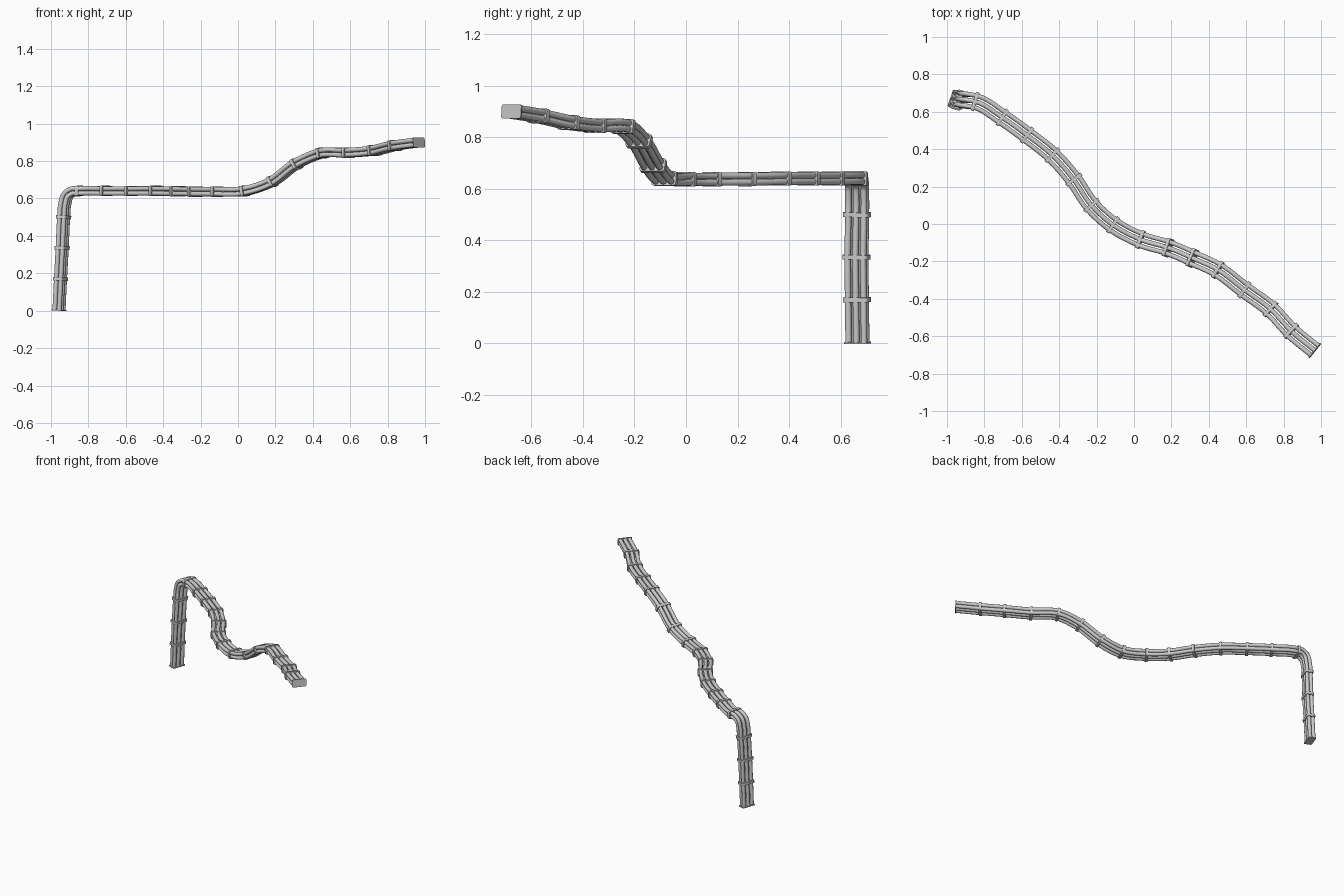
import bpy, bmesh, math
from mathutils import Vector, Matrix

if "Cube" in bpy.data.objects:
    bpy.data.objects.remove(bpy.data.objects["Cube"])

# Centre line of the bundle: x, y, z, has_clamp
PATH = [
    (-.957, .665, .003, 0), (-.949, .663, .17, 1), (-.940, .661, .335, 1),
    (-.932, .664, .50, 1), (-.926, .664, .57, 0), (-.911, .663, .617, 0),
    (-.878, .660, .639, 0), (-.850, .655, .640, 1), (-.705, .570, .640, 1),
    (-.572, .475, .640, 1), (-.437, .368, .640, 1), (-.322, .237, .638, 1),
    (-.228, .100, .637, 1), (-.112, -.005, .637, 1), (.035, -.083, .640, 1),
    (.182, -.127, .690, 1), (.312, -.182, .785, 1), (.448, -.245, .842, 1),
    (.590, -.352, .845, 1), (.730, -.455, .857, 1), (.840, -.572, .883, 1),
    (.966, -.676, .900, 0)]
TUBE_R, GAP_W, GAP_H, SIDES, STEPS = .0125, .032, .0255, 12, 6

pts = [Vector(p[:3]) for p in PATH]


def spline(i, t):
    """Catmull-Rom point between path points i and i+1, distance-weighted."""
    b, c = pts[i], pts[i + 1]
    a = pts[i - 1] if i else b * 2 - c
    d = pts[i + 2] if i + 2 < len(pts) else c * 2 - b
    h = (c - b).length
    ha, hd = (b - a).length, (d - c).length
    m0 = ((b - a) / ha * h + (c - b) / h * ha) / (h + ha) * h
    m1 = ((c - b) / h * hd + (d - c) / hd * h) / (h + hd) * h
    return (b * (2*t**3 - 3*t*t + 1) + m0 * (t**3 - 2*t*t + t)
            + c * (3*t*t - 2*t**3) + m1 * (t**3 - t*t))


line = [spline(i, k / STEPS) for i in range(len(pts) - 1) for k in range(STEPS)]
line.append(pts[-1])

# Frame at each sample: side stays level, drop keeps the heading of the bend
START = Vector((.33, .94, 0)).normalized()
frames = []
for i, p in enumerate(line):
    t = (line[min(i + 1, len(line) - 1)] - line[max(i - 1, 0)]).normalized()
    side = Vector((-t.y, t.x, 0)).normalized() if i > 7 * STEPS else START.copy()
    side = (side - t * side.dot(t)).normalized()
    frames.append((p, t, side, t.cross(side)))


def finish(bm, name, smooth):
    bmesh.ops.recalc_face_normals(bm, faces=bm.faces)
    me = bpy.data.meshes.new(name)
    bm.to_mesh(me)
    bm.free()
    ob = bpy.data.objects.new(name, me)
    bpy.context.collection.objects.link(ob)
    if smooth:
        bpy.ops.object.select_all(action='DESELECT')
        ob.select_set(True)
        bpy.context.view_layer.objects.active = ob
        bpy.ops.object.shade_smooth_by_angle(angle=math.radians(40))
    return ob


def tube(name, u, v):
    bm = bmesh.new()
    rings = []
    for p, t, s, n in frames:
        c = p + s * u + n * v
        rings.append([bm.verts.new(c + TUBE_R * (s * math.cos(a) + n * math.sin(a)))
                      for a in (2 * math.pi * k / SIDES for k in range(SIDES))])
    for r, q in zip(rings, rings[1:]):
        for k in range(SIDES):
            j = (k + 1) % SIDES
            bm.faces.new((r[k], r[j], q[j], q[k]))
    bm.faces.new(rings[0])
    bm.faces.new(rings[-1])
    finish(bm, name, True)


def block(name, index, length, width, height, radius):
    """Rounded rectangle plate set across the bundle."""
    p, t, s, n = frames[index]
    bm = bmesh.new()
    bmesh.ops.create_cube(bm, size=1)
    bmesh.ops.scale(bm, vec=(length, width, height), verts=bm.verts)
    long_edges = [e for e in bm.edges
                  if abs(e.verts[0].co.x - e.verts[1].co.x) > length / 2]
    bmesh.ops.bevel(bm, geom=long_edges, offset=radius, segments=3,
                    profile=.5, affect='EDGES')
    m = Matrix((t, s, n)).transposed().to_4x4()
    m.translation = p
    bm.transform(m)
    finish(bm, name, True)


# Six parallel tubes, three wide and two high
for row in (-.5, .5):
    for col in (-1, 0, 1):
        tube("tube", col * GAP_W, row * GAP_H)

# Clamps along the run
for i, p in enumerate(PATH):
    if p[3]:
        block("clamp", i * STEPS, .018, .102, .056, .010)

# End plates
block("end_plate_bottom", 0, .006, .098, .054, .008)
block("end_plate_top", len(line) - 1, .006, .098, .054, .008)
